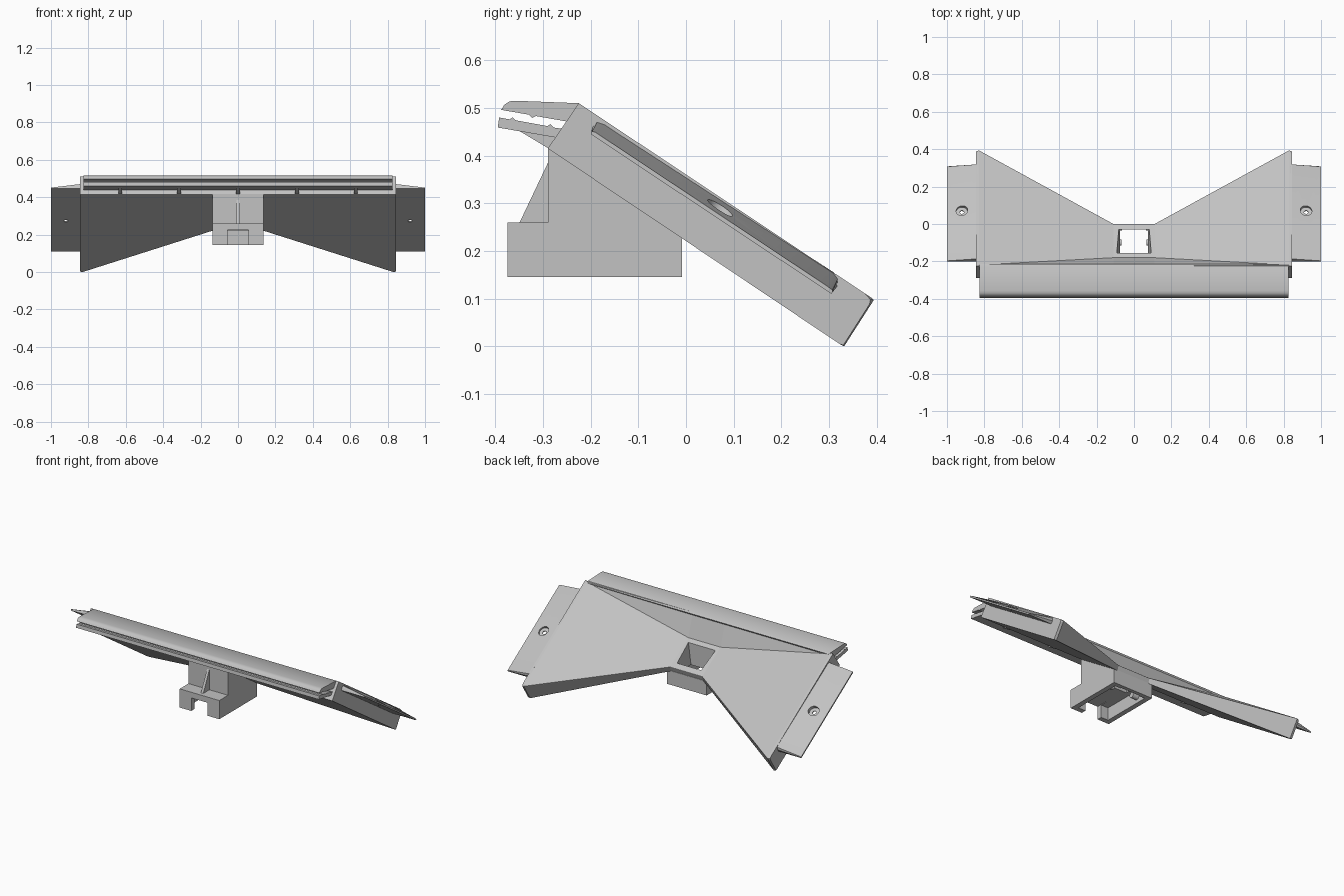
import bpy, bmesh, math
from mathutils import Vector, Matrix

cube = bpy.data.objects.get("Cube")
if cube:
    bpy.data.objects.remove(cube)

grey = bpy.data.materials.new("light_grey")
grey.use_nodes = True
colour = (0.54, 0.54, 0.54, 1)
grey.diffuse_color = colour
grey.node_tree.nodes["Principled BSDF"].inputs["Base Color"].default_value = colour


def finish(bm, name):
    bmesh.ops.recalc_face_normals(bm, faces=bm.faces)
    mesh = bpy.data.meshes.new(name)
    bm.to_mesh(mesh)
    bm.free()
    mesh.materials.append(grey)
    obj = bpy.data.objects.new(name, mesh)
    bpy.context.collection.objects.link(obj)
    return obj


def loft(name, sections):
    """Skin side profiles [(x, [(y, z), ...]), ...] and cap both ends."""
    bm = bmesh.new()
    rings = [[bm.verts.new((x, y, z)) for y, z in pts] for x, pts in sections]
    n = len(rings[0])
    for a, b in zip(rings, rings[1:]):
        for i in range(n):
            j = (i + 1) % n
            bm.faces.new((a[i], a[j], b[j], b[i]))
    bm.faces.new(rings[0][::-1])
    bm.faces.new(rings[-1])
    return finish(bm, name)


def bar(name, half, pts, x=0):
    return loft(name, [(x - half, pts), (x + half, pts)])


def block(name, half, y0, y1, z0, z1):
    return bar(name, half, [(y0, z0), (y1, z0), (y1, z1), (y0, z1)])


def rod(name, centre, axis, radius, depth):
    bm = bmesh.new()
    turn = Vector(axis).to_track_quat('Z', 'Y').to_matrix().to_4x4()
    bmesh.ops.create_cone(bm, cap_ends=True, segments=32, radius1=radius, radius2=radius,
                          depth=depth, matrix=Matrix.Translation(centre) @ turn)
    return finish(bm, name)


def cut(target, cutters):
    for c in cutters:
        c.hide_render = True
        mod = target.modifiers.new("cut", 'BOOLEAN')
        mod.operation = 'DIFFERENCE'
        mod.solver = 'EXACT'
        mod.object = c
        bpy.context.view_layer.objects.active = target
        bpy.ops.object.modifier_apply(modifier=mod.name)


def smooth(obj, degrees=30):
    bpy.ops.object.select_all(action='DESELECT')
    obj.select_set(True)
    bpy.context.view_layer.objects.active = obj
    bpy.ops.object.shade_smooth_by_angle(angle=math.radians(degrees))


# Bow-tie body: full depth at the ends, dished towards the middle
end = [(-.29, .415), (-.225, .51), (-.219, .506), (.375, .111), (.387, .098), (.385, .088), (.33, .002), (.322, .005)]
tip = [(-.29, .415), (-.225, .51), (-.219, .506), (.39, .101), (.394, .097), (.391, .092), (.332, 0), (.325, .003)]
mid = [(-.29, .415), (-.225, .51), (-.18, .37), (-.006, .263), (0, .258), (0, .255), (-.01, .229), (-.015, .232)]
body = loft("bow_tie_body", [(-.845, end), (-.83, tip), (-.11, mid), (.11, mid), (.83, tip), (.845, end)])

# Jaw strips with small grip ridges
upper = [(-.215, .503), (-.225, .51), (-.355, .515), (-.37, .514), (-.381, .507), (-.388, .496),
         (-.33, .486), (-.323, .479), (-.315, .483), (-.235, .469)]
lower = [(-.395, .459), (-.392, .48), (-.37, .476), (-.364, .48), (-.357, .474), (-.291, .462),
         (-.285, .466), (-.278, .459), (-.24, .453), (-.25, .434)]
smooth(bar("upper_jaw", .827, upper), 40)
smooth(bar("lower_jaw", .827, lower), 40)
for i in range(-2, 3):
    bar("jaw_rib", .01, [(-.35, .452), (-.26, .44), (-.285, .413)], i * .315)

# Mounting tabs that thin out towards the sides, with countersunk screw holes
normal = Vector((0, .555, .832))
for side, label in ((1, "left"), (-1, "right")):
    root = [(-.2, .445), (-.196, .46), (-.186, .471), (-.17, .466), (.31, .155), (.319, .142), (.317, .125), (.305, .11)]
    rim = [(-.2, .445), (-.199, .448), (-.197, .451), (-.19, .449), (.295, .127), (.307, .118), (.308, .114), (.305, .11)]
    tab = loft(label + "_mounting_tab", [(side * .835, root), (side, rim)])
    spot = Vector((side * .92, .06, .273))
    holes = [rod("screw_hole_cutter", spot, normal, .011, .3),
             rod("countersink_cutter", spot + normal * .106, normal, .031, .2)]
    cut(tab, holes)
    for h in holes:
        bpy.data.objects.remove(h)
    smooth(tab)

# Socket under the middle, with a tapering shaft and a notched hollow front
socket = bar("socket", .135, [(-.375, .145), (-.375, .26), (-.29, .26), (-.29, .416),
                              (-.02, .24), (-.008, .231), (-.008, .145)])
bm = bmesh.new()
rings = [[bm.verts.new((sx * w, y, z)) for sx, y in ((-1, -.155), (1, -.155), (1, -.03), (-1, -.03))]
         for w, z in ((.058, .1), (.105, .45))]
for i in range(4):
    j = (i + 1) % 4
    bm.faces.new((rings[0][i], rings[0][j], rings[1][j], rings[1][i]))
bm.faces.new(rings[0])
bm.faces.new(rings[1])
shaft = finish(bm, "shaft_cutter")
hollow = block("hollow_cutter", .105, -.345, -.035, .1, .222)
notch = block("notch_cutter", .056, -.42, -.3, .09, .225)
cut(body, [shaft])
cut(socket, [shaft, hollow, notch])
for c in (shaft, hollow, notch):
    bpy.data.objects.remove(c)
for s in (-1, 1):
    rod("socket_pin", (s * .088, -.1, .18), (1, 0, 0), .016, .045)

# Upright web on the socket's front step
bar("socket_web", .008, [(-.35, .258), (-.285, .258), (-.285, .395)])
